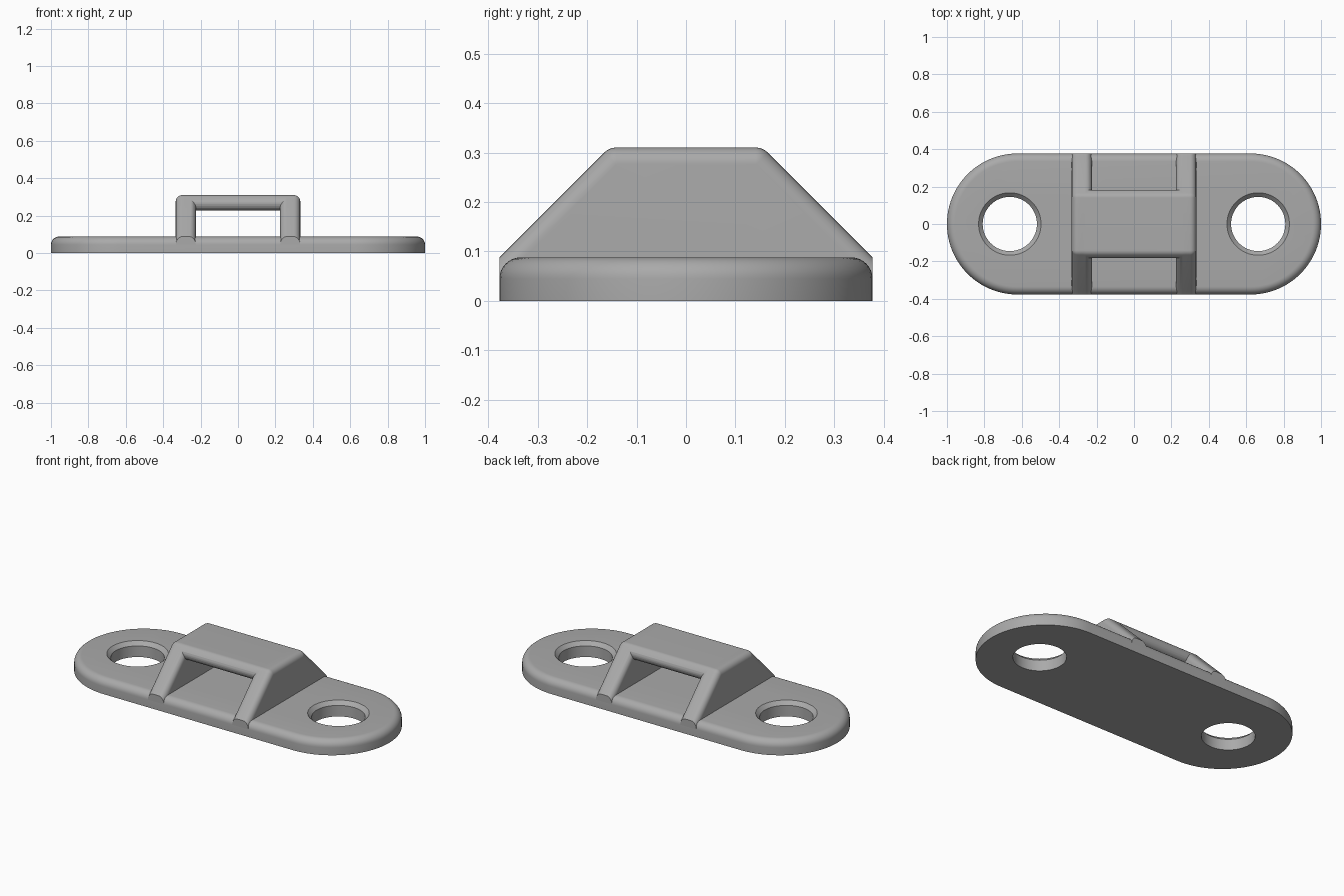
import bpy, bmesh, math
from mathutils import Vector

if "Cube" in bpy.data.objects:
    bpy.data.objects.remove(bpy.data.objects["Cube"])

grey = bpy.data.materials.new("plain grey")
grey.diffuse_color = (0.40, 0.40, 0.40, 1)
grey.use_nodes = True
grey.node_tree.nodes["Principled BSDF"].inputs["Base Color"].default_value = grey.diffuse_color

HALF_W, PLATE_H = 0.377, 0.088
TOP_Z, SOFFIT_Z, BAR_OUT, BAR_IN = 0.31, 0.228, 0.333, 0.225


def fillet(points, radii, seg=8):
    """Round the corners of a closed 2D outline."""
    out = []
    for i, (p, r) in enumerate(zip(points, radii)):
        p = Vector(p)
        if r == 0:
            out.append(p)
            continue
        a = (Vector(points[i - 1]) - p).normalized()
        b = (Vector(points[(i + 1) % len(points)]) - p).normalized()
        half = a.angle(b) / 2
        centre = p + (a + b).normalized() * r / math.sin(half)
        start = p + a * r / math.tan(half) - centre
        end = p + b * r / math.tan(half) - centre
        sweep = math.pi - 2 * half
        for k in range(seg + 1):
            t = k / seg
            out.append(centre + (start * math.sin((1 - t) * sweep)
                                 + end * math.sin(t * sweep)) / math.sin(sweep))
    return out


def prism(outline, x0, x1):
    """Extrude a (y, z) outline along x."""
    bm = bmesh.new()
    face = bm.faces.new([bm.verts.new((x0, y, z)) for y, z in outline])
    new = bmesh.ops.extrude_face_region(bm, geom=[face])["geom"]
    bmesh.ops.translate(bm, vec=(x1 - x0, 0, 0),
                        verts=[v for v in new if isinstance(v, bmesh.types.BMVert)])
    bmesh.ops.recalc_face_normals(bm, faces=bm.faces)
    return bm


def trim(bm, co, no):
    """Cut away the side the normal points to and close the cut."""
    geom = bm.verts[:] + bm.edges[:] + bm.faces[:]
    bmesh.ops.bisect_plane(bm, geom=geom, plane_co=co, plane_no=no, clear_outer=True)
    bmesh.ops.holes_fill(bm, edges=[e for e in bm.edges if e.is_boundary])


def make(name, bm):
    bmesh.ops.recalc_face_normals(bm, faces=bm.faces)
    mesh = bpy.data.meshes.new(name)
    bm.to_mesh(mesh)
    bm.free()
    mesh.materials.append(grey)
    ob = bpy.data.objects.new(name, mesh)
    bpy.context.collection.objects.link(ob)
    return ob


def select(ob):
    bpy.ops.object.select_all(action='DESELECT')
    ob.select_set(True)
    bpy.context.view_layer.objects.active = ob


def combine(ob, other, operation):
    select(ob)
    mod = ob.modifiers.new("combine", 'BOOLEAN')
    mod.operation, mod.object, mod.solver = operation, other, 'EXACT'
    bpy.ops.object.modifier_apply(modifier=mod.name)
    bpy.data.objects.remove(other)


# base plate: rounded-end slab with a rolled top edge
bm = bmesh.new()
rim = []
for side in (1, -1):
    for k in range(49):
        a = math.pi * (k / 48 - 0.5)
        rim.append((side * (1 - HALF_W + HALF_W * math.cos(a)), side * HALF_W * math.sin(a), 0))
face = bm.faces.new([bm.verts.new(p) for p in rim])
new = bmesh.ops.extrude_face_region(bm, geom=[face])["geom"]
bmesh.ops.translate(bm, vec=(0, 0, PLATE_H),
                    verts=[v for v in new if isinstance(v, bmesh.types.BMVert)])
top = [e for e in bm.edges if all(v.co.z > 0.05 for v in e.verts)]
bmesh.ops.bevel(bm, geom=top, offset=0.043, segments=8, profile=0.5, affect='EDGES')
plate = make("base_plate", bm)

# screw holes with a chamfered mouth
for side in (-1, 1):
    bm = bmesh.new()
    rings = []
    for r, z in ((0.145, -0.1), (0.145, PLATE_H - 0.022), (0.167, PLATE_H), (0.167, 0.2)):
        rings.append([bm.verts.new((side * 0.664 + r * math.cos(k * math.tau / 64),
                                    r * math.sin(k * math.tau / 64), z)) for k in range(64)])
    for lo, hi in zip(rings, rings[1:]):
        for k in range(64):
            j = (k + 1) % 64
            bm.faces.new((lo[k], lo[j], hi[j], hi[k]))
    bm.faces.new(rings[0])
    bm.faces.new(rings[-1])
    combine(plate, make("hole_cutter", bm), 'DIFFERENCE')

# bridge slab: trapezoid with rounded edges
slope = lambda z: HALF_W + PLATE_H - z
outline = fillet([(-slope(SOFFIT_Z), SOFFIT_Z), (-slope(TOP_Z), TOP_Z),
                  (slope(TOP_Z), TOP_Z), (slope(SOFFIT_Z), SOFFIT_Z)],
                 (0.038, 0.035, 0.035, 0.038))
bridge = make("bridge", prism(outline, -0.28, 0.28))

# bridge side walls: rounded along the slopes, cut flush with the plate sides
outline = fillet([(-slope(-0.1), -0.1), (-slope(TOP_Z), TOP_Z),
                  (slope(TOP_Z), TOP_Z), (slope(-0.1), -0.1)], (0, 0.035, 0.035, 0))
for side in (-1, 1):
    bm = prism(outline, side * BAR_IN, side * BAR_OUT)
    edges = [e for e in bm.edges if abs(e.verts[0].co.x - e.verts[1].co.x) < 1e-5
             and max(v.co.z for v in e.verts) > 0]
    bmesh.ops.bevel(bm, geom=edges, offset=0.034, segments=8, profile=0.5, affect='EDGES')
    trim(bm, (0, HALF_W, 0), (0, 1, 0))
    trim(bm, (0, -HALF_W, 0), (0, -1, 0))
    trim(bm, (0, 0, 0.02), (0, 0, -1))
    combine(bridge, make("side_wall", bm), 'UNION')

for ob in (plate, bridge):
    select(ob)
    bpy.ops.object.shade_smooth_by_angle(angle=math.radians(30))
